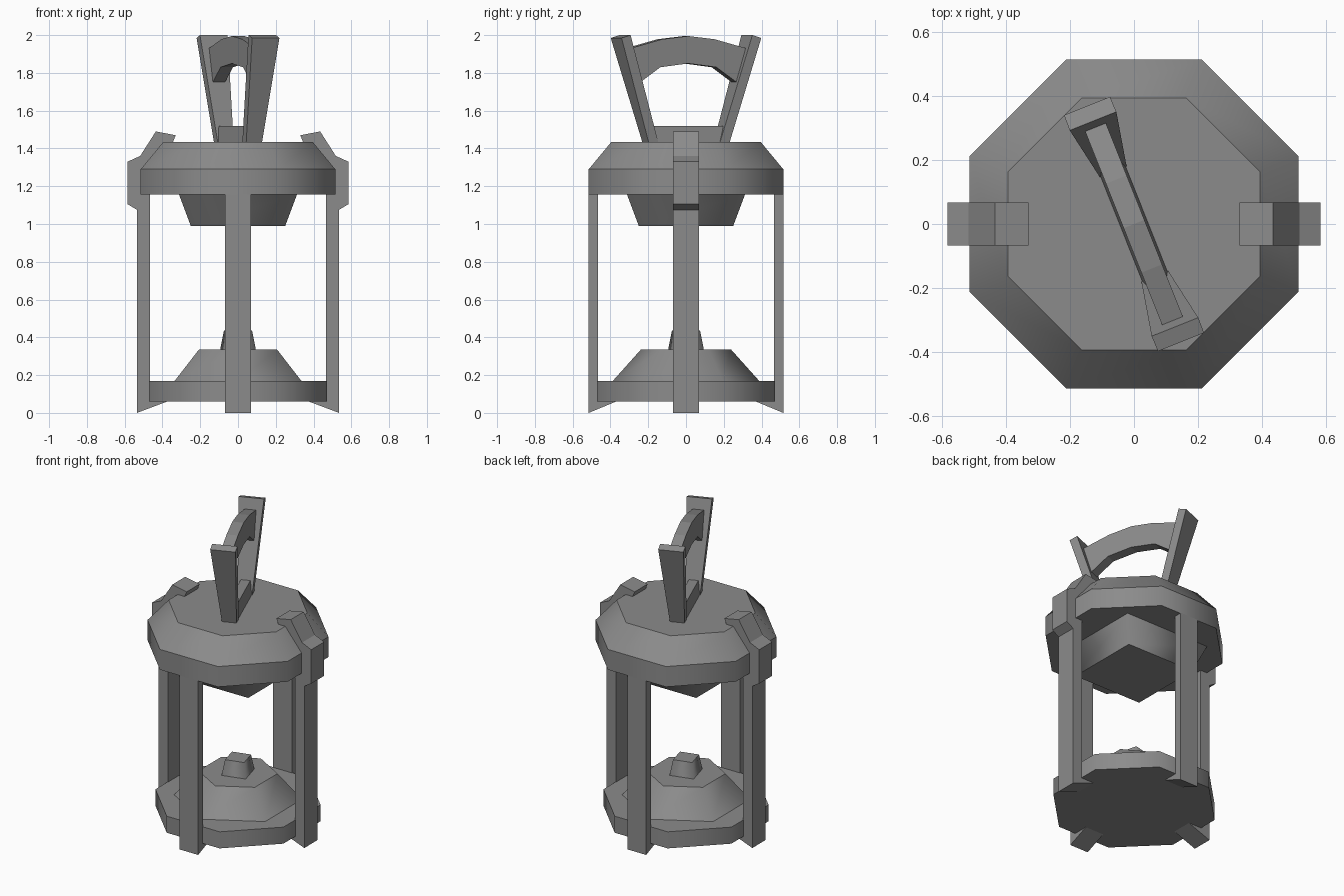
import bpy
import bmesh
from math import cos, sin, pi, radians
from mathutils import Matrix

old = bpy.data.objects.get("Cube")
if old:
    bpy.data.objects.remove(old, do_unlink=True)

GREY = (0.26, 0.26, 0.26, 1)
metal = bpy.data.materials.new("grey_metal")
metal.diffuse_color = GREY
metal.use_nodes = True
metal.node_tree.nodes["Principled BSDF"].inputs["Base Color"].default_value = GREY


def finish(name, bm, angle=0):
    bmesh.ops.recalc_face_normals(bm, faces=bm.faces[:])
    bm.transform(Matrix.Rotation(radians(angle), 4, "Z"))
    mesh = bpy.data.meshes.new(name)
    bm.to_mesh(mesh)
    bm.free()
    mesh.materials.append(metal)
    obj = bpy.data.objects.new(name, mesh)
    bpy.context.collection.objects.link(obj)
    return obj


def tiers(name, sides, turn, levels):
    """Stacked polygon rings of (apothem, height), soft around, crisp between tiers."""
    bm = bmesh.new()
    rings = []
    for apothem, z in levels:
        r = apothem / cos(pi / sides)
        steps = [2 * pi * (i + 0.5) / sides for i in range(sides)]
        rings.append([bm.verts.new((r * cos(a), r * sin(a), z)) for a in steps])
    bm.faces.new(rings[0])
    bm.faces.new(rings[-1])
    for low, high in zip(rings, rings[1:]):
        for i in range(sides):
            j = (i + 1) % sides
            bm.faces.new((low[i], low[j], high[j], high[i])).smooth = True
    for e in bm.edges:
        e.smooth = abs(e.verts[0].co.z - e.verts[1].co.z) > 0.01
    return finish(name, bm, turn)


def prism(name, profile, angle, half_width):
    """Profile of (distance, height) along +y, given width across x, then turned."""
    bm = bmesh.new()
    a, b = [[bm.verts.new((s * half_width(z), d, z)) for d, z in profile]
            for s in (-1, 1)]
    bm.faces.new(a)
    bm.faces.new(b)
    for i in range(len(profile)):
        j = (i + 1) % len(profile)
        bm.faces.new((a[i], a[j], b[j], b[i]))
    return finish(name, bm, angle)


# Body: base plate, burner and cap
tiers("base_plate", 8, 0, [(0.47, 0.06), (0.47, 0.17)])
tiers("burner_mound", 6, 0, [(0.335, 0.17), (0.207, 0.335)])
tiers("wick_holder", 4, 15, [(0.077, 0.335), (0.061, 0.435)])
tiers("cap", 8, 0, [(0.515, 1.155), (0.515, 1.29), (0.395, 1.435)])
tiers("cap_underside", 4, 0, [(0.25, 0.99), (0.312, 1.155)])

# Plain legs at front and back, with wedge feet
plain_leg = [(0.515, 0), (0.515, 1.16), (0.467, 1.16), (0.467, 0.06), (0.37, 0.06)]
for name, angle in (("back_leg", 0), ("front_leg", 180)):
    prism(name, plain_leg, angle, lambda z: 0.068)

# Side legs rise into clips that hook over the cap
clip_leg = [(0.535, 0), (0.535, 1.075), (0.585, 1.105), (0.585, 1.33),
            (0.518, 1.36), (0.435, 1.49), (0.33, 1.47), (0.35, 1.42),
            (0.39, 1.42), (0.467, 1.28), (0.467, 0.06), (0.375, 0.06)]
for name, angle in (("left_leg", -90), ("right_leg", 90)):
    prism(name, clip_leg, angle, lambda z: 0.068)

# Handle: flared posts, foot bar and arched grip
TURN = 21.7
post = [(0.175, 1.43), (0.23, 1.43), (0.398, 1.985), (0.347, 2.0)]
for name, angle in (("handle_post_back", TURN), ("handle_post_front", TURN + 180)):
    prism(name, post, angle, lambda z: 0.045 + (z - 1.43) * 0.059)

prism("handle_foot_bar", [(-0.18, 1.43), (0.18, 1.43), (0.2, 1.52), (-0.2, 1.52)],
      TURN, lambda z: 0.043 - (z - 1.43) * 0.15)

upper = [(0.33, 1.93), (0.15, 1.978)]
lower = [(0.16, 1.83), (0.275, 1.75)]
arch = upper + [(0, 1.995)] + [(-d, z) for d, z in reversed(upper)]
arch += [(-d, z) for d, z in reversed(lower)] + [(0, 1.85)] + lower
prism("handle_grip", arch, TURN, lambda z: 0.035)
